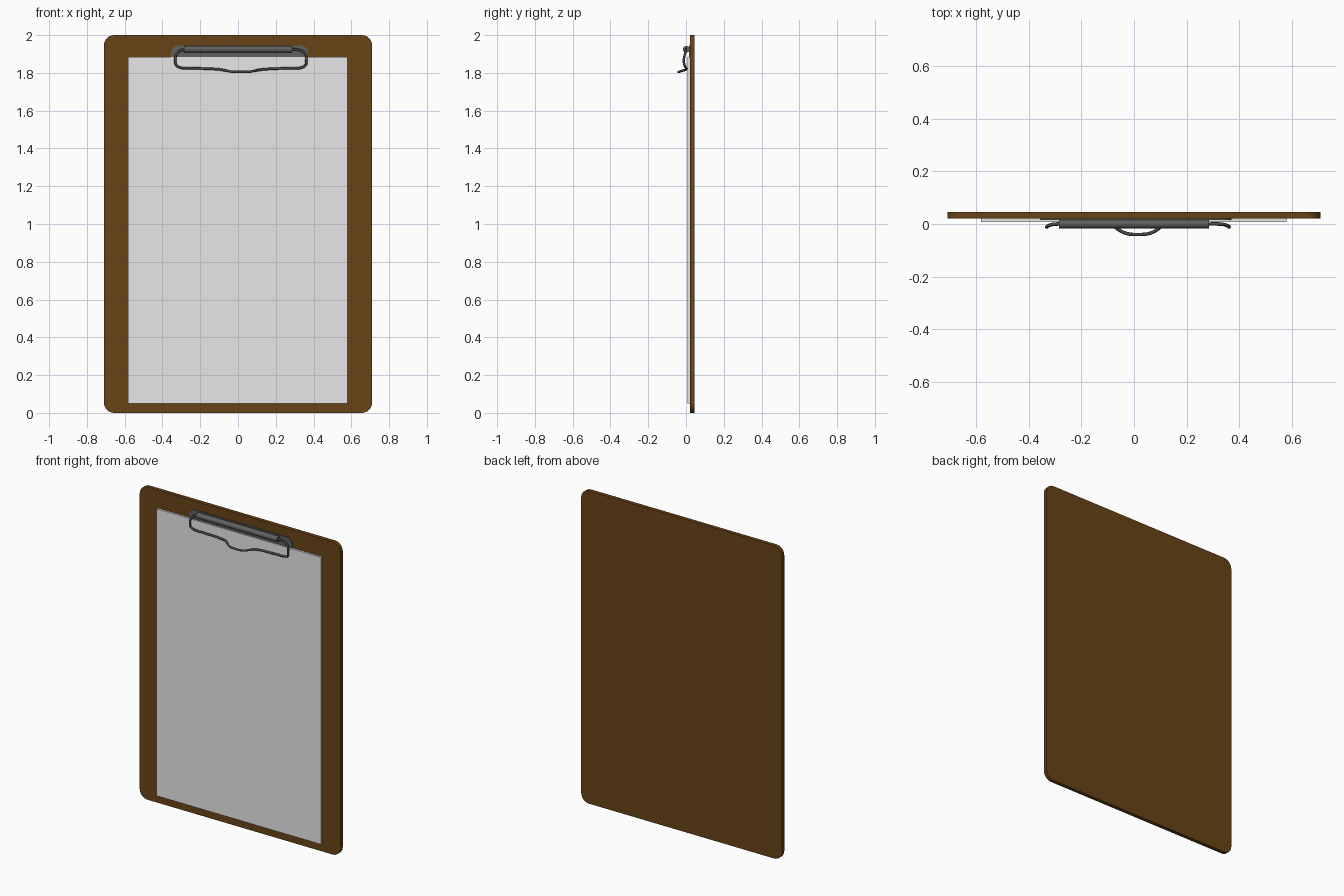
import bpy, bmesh, math
from mathutils import Vector

if "Cube" in bpy.data.objects:
    bpy.data.objects.remove(bpy.data.objects["Cube"])


def material(name, color):
    m = bpy.data.materials.new(name)
    m.diffuse_color = (*color, 1)
    m.use_nodes = True
    m.node_tree.nodes["Principled BSDF"].inputs["Base Color"].default_value = m.diffuse_color
    return m


brown = material("brown_board", (0.14, 0.056, 0.008))
white = material("paper_white", (0.8, 0.8, 0.8))
steel = material("dark_steel", (0.12, 0.12, 0.12))
wire_mat = material("wire_steel", (0.07, 0.07, 0.07))


def finish(name, bm, mat, angle=30):
    bmesh.ops.recalc_face_normals(bm, faces=bm.faces)
    me = bpy.data.meshes.new(name)
    bm.to_mesh(me)
    bm.free()
    ob = bpy.data.objects.new(name, me)
    bpy.context.collection.objects.link(ob)
    me.materials.append(mat)
    bpy.ops.object.select_all(action='DESELECT')
    ob.select_set(True)
    bpy.context.view_layer.objects.active = ob
    bpy.ops.object.shade_smooth_by_angle(angle=math.radians(angle))
    return ob


def slab(name, x0, x1, z0, z1, y0, y1, mat, r_bottom=0, r_top=0, seg=8):
    """Upright plate with optional rounded corners."""
    pts = []
    for cx, cz, a, r in ((x0, z0, 180, r_bottom), (x1, z0, 270, r_bottom),
                         (x1, z1, 0, r_top), (x0, z1, 90, r_top)):
        ox = cx + r if cx == x0 else cx - r
        oz = cz + r if cz == z0 else cz - r
        for i in range(seg + 1 if r else 1):
            t = math.radians(a + 90 * i / seg)
            pts.append((ox + r * math.cos(t), oz + r * math.sin(t)))
    bm = bmesh.new()
    f = bm.faces.new([bm.verts.new((x, y0, z)) for x, z in pts])
    ext = bmesh.ops.extrude_face_region(bm, geom=[f])
    moved = [v for v in ext["geom"] if isinstance(v, bmesh.types.BMVert)]
    bmesh.ops.translate(bm, verts=moved, vec=(0, y1 - y0, 0))
    return finish(name, bm, mat)


# board, sheet stack and clip base plate
slab("board", -0.71, 0.71, 0, 2, 0.021, 0.045, brown, 0.055, 0.055)
slab("paper", -0.582, 0.58, 0.05, 1.885, 0.008, 0.021, white)
slab("clip_plate", -0.355, 0.371, 1.884, 1.945, 0.015, 0.021, steel, 0, 0.04)

# rolled clip barrel
bm = bmesh.new()
bmesh.ops.create_cone(bm, cap_ends=True, segments=24, radius1=0.0175,
                      radius2=0.0175, depth=0.57)
for v in bm.verts:
    v.co = Vector((v.co.z, 0.001 + v.co.x, 1.925 + v.co.y))
finish("clip_barrel", bm, steel)

# spring wire: half path from the barrel to the thumb lip, mirrored about its centre
cx = 0.012
half = [(0.27, 0.0, 1.925), (0.295, 0.0, 1.924), (0.325, -0.002, 1.913),
        (0.342, -0.008, 1.89), (0.344, -0.012, 1.865), (0.34, -0.008, 1.842),
        (0.318, -0.001, 1.828), (0.26, 0.0, 1.825), (0.13, 0.0, 1.82),
        (0.095, -0.004, 1.816), (0.07, -0.022, 1.811), (0.04, -0.036, 1.806)]
lip = (0.018, -0.04, 1.805)
path = [(cx - x, y, z) for x, y, z in half] + [lip] + \
       [(cx + 0.006 + x, y, z) for x, y, z in reversed(half)]
cu = bpy.data.curves.new("clip_wire", 'CURVE')
cu.dimensions = '3D'
cu.bevel_depth = 0.0065
cu.bevel_resolution = 2
cu.resolution_u = 5
cu.use_fill_caps = True
sp = cu.splines.new('BEZIER')
sp.bezier_points.add(len(path) - 1)
for p, co in zip(sp.bezier_points, path):
    p.co = co
    p.handle_left_type = p.handle_right_type = 'AUTO'
cu.materials.append(wire_mat)
bpy.context.collection.objects.link(bpy.data.objects.new("clip_wire", cu))
